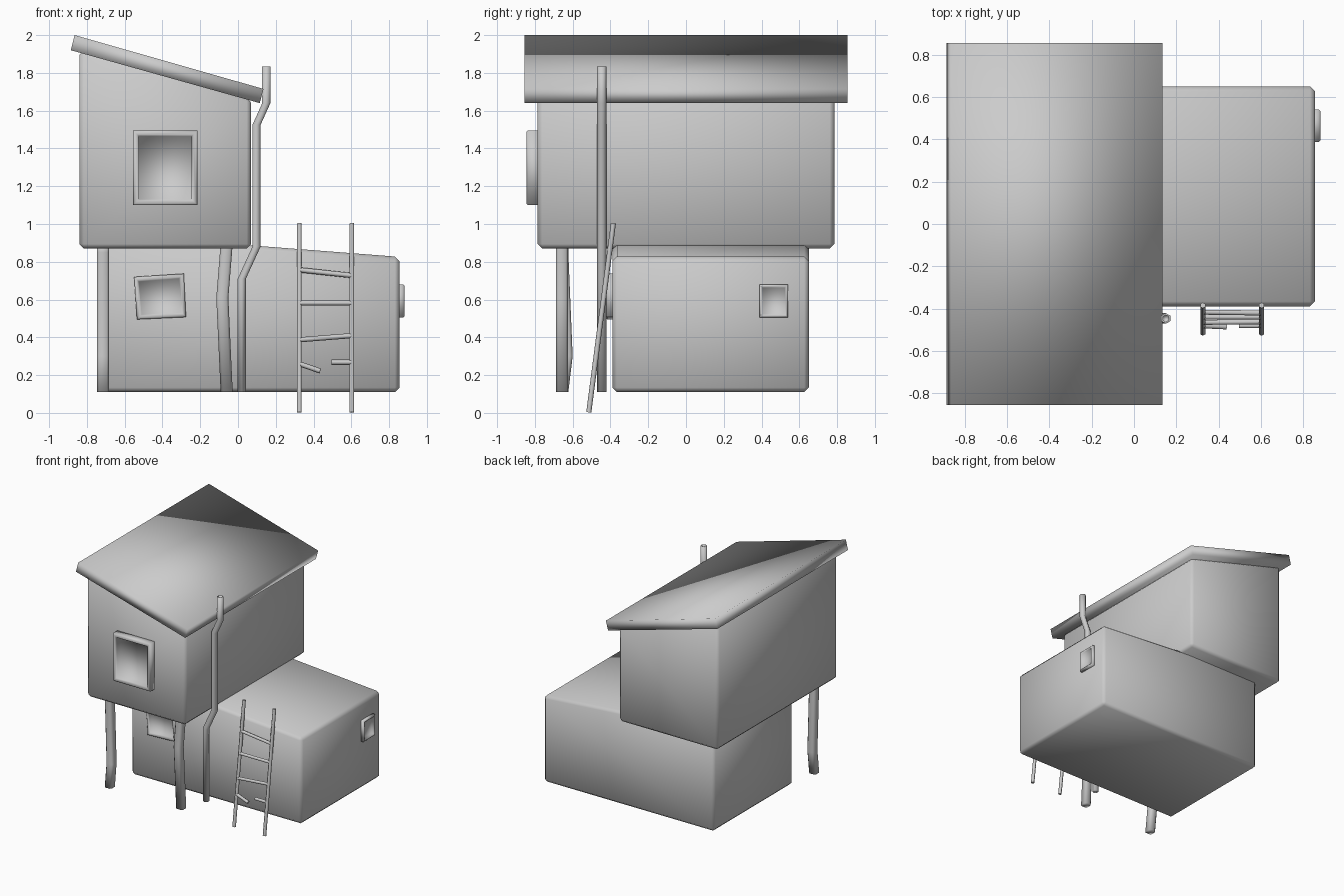
import bpy, bmesh, math
from mathutils import Vector

if "Cube" in bpy.data.objects:
    bpy.data.objects.remove(bpy.data.objects["Cube"])


def finish(bm, name, bevel=0.0):
    bmesh.ops.recalc_face_normals(bm, faces=bm.faces)
    if bevel:
        bmesh.ops.bevel(bm, geom=bm.edges[:], offset=bevel, segments=1,
                        affect='EDGES', profile=0.5)
    for f in bm.faces:
        f.smooth = True
    me = bpy.data.meshes.new(name)
    bm.to_mesh(me)
    bm.free()
    ob = bpy.data.objects.new(name, me)
    bpy.context.collection.objects.link(ob)
    return ob


def prism(name, profile, y0, y1, bevel=0.0):
    """Extrude an x/z profile along y."""
    bm = bmesh.new()
    face = bm.faces.new([bm.verts.new((x, y0, z)) for x, z in profile])
    ext = bmesh.ops.extrude_face_region(bm, geom=[face])
    verts = [v for v in ext['geom'] if isinstance(v, bmesh.types.BMVert)]
    bmesh.ops.translate(bm, verts=verts, vec=(0, y1 - y0, 0))
    return finish(bm, name, bevel)


def window(name, corners, place, depth, rim, recess):
    """Framed recess; corners are (u, v), place maps (u, v, outward) to xyz."""
    c = Vector((sum(p[0] for p in corners) / 4, sum(p[1] for p in corners) / 4))
    size = max(abs(p[0] - c.x) for p in corners)
    # loops from wall to chamfered rim to recessed pane
    loops = [(0, -0.02), (0, depth - 0.008), (0.008, depth),
             (rim - 0.008, depth), (rim, depth - 0.008), (rim + 0.006, depth - recess)]
    bm = bmesh.new()
    rings = []
    for inset, out in loops:
        ring = []
        for u, v in corners:
            du = math.copysign(inset, u - c.x)
            dv = math.copysign(inset, v - c.y)
            ring.append(bm.verts.new(place(u - du, v - dv, out)))
        rings.append(ring)
    for a, b in zip(rings, rings[1:]):
        for i in range(4):
            j = (i + 1) % 4
            bm.faces.new((a[i], a[j], b[j], b[i]))
    bm.faces.new(rings[0][::-1])
    bm.faces.new(rings[-1])
    return finish(bm, name)


def column(name, path, section, hollow=0.0):
    """Upright bar: a horizontal section stacked along a path."""
    bm = bmesh.new()
    rings = [[bm.verts.new((x + sx, y + sy, z)) for sx, sy in section] for x, y, z in path]
    if hollow:
        for z in (path[-1][2], path[-1][2] - hollow):
            x, y, _ = path[-1]
            rings.append([bm.verts.new((x + sx * 0.65, y + sy * 0.65, z)) for sx, sy in section])
    n = len(section)
    for a, b in zip(rings, rings[1:]):
        for i in range(n):
            j = (i + 1) % n
            bm.faces.new((a[i], a[j], b[j], b[i]))
    bm.faces.new(rings[0][::-1])
    bm.faces.new(rings[-1])
    return finish(bm, name)


def rod(name, a, b, r):
    a, b = Vector(a), Vector(b)
    bpy.ops.mesh.primitive_cylinder_add(vertices=6, radius=r, depth=(b - a).length,
                                        location=(a + b) / 2)
    ob = bpy.context.object
    ob.name = name
    ob.rotation_euler = (b - a).to_track_quat('Z', 'Y').to_euler()
    bpy.ops.object.shade_smooth_by_angle(angle=math.radians(65))
    return ob


# House bodies and lean-to roof
prism("lower_room", [(-0.71, 0.11), (0.855, 0.11), (0.855, 0.826), (-0.71, 0.947)],
      -0.39, 0.65, 0.024)
prism("upper_room", [(-0.84, 0.87), (0.07, 0.87), (0.07, 1.665), (-0.84, 1.92)],
      -0.785, 0.785, 0.024)
prism("roof", [(-0.885, 1.92), (0.115, 1.64), (0.135, 1.715), (-0.865, 2.0)],
      -0.855, 0.855)

# Windows
window("upper_window", [(-0.555, 1.10), (-0.215, 1.10), (-0.215, 1.495), (-0.555, 1.495)],
       lambda u, v, o: (u, -0.785 - o, v), 0.06, 0.03, 0.054)
window("lower_window", [(-0.535, 0.495), (-0.275, 0.507), (-0.287, 0.737), (-0.55, 0.72)],
       lambda u, v, o: (u, -0.39 - o, v), 0.035, 0.025, 0.03)
window("side_window", [(0.388, 0.505), (0.54, 0.505), (0.54, 0.68), (0.388, 0.68)],
       lambda u, v, o: (0.855 + o, u, v), 0.027, 0.018, 0.023)

# Crooked posts under the upper room
h, k = 0.032, 0.02
post_section = [(h, -k), (h, k), (k, h), (-k, h), (-h, k), (-h, -k), (-k, -h), (k, -h)]
column("left_post", [(-0.715, -0.655, 0.11), (-0.715, -0.632, 0.30),
                     (-0.715, -0.655, 0.85), (-0.715, -0.655, 0.90)], post_section)
column("right_post", [(-0.06, -0.657, 0.11), (-0.083, -0.657, 0.61),
                      (-0.062, -0.657, 0.87), (-0.062, -0.657, 0.90)], post_section)

# Bent stove pipe
hexagon = [(0.025 * math.sin(i * math.pi / 3), -0.025 * math.cos(i * math.pi / 3))
           for i in range(6)]
column("pipe", [(0.02, -0.446, 0.11), (0.02, -0.446, 0.71), (0.098, -0.446, 0.88),
                (0.098, -0.446, 1.525), (0.15, -0.446, 1.64), (0.15, -0.446, 1.835)],
       hexagon, hollow=0.04)

# Leaning ladder with two broken rungs
def on_ladder(x, z):
    return (x, -0.515 + 0.13 * z, z)

for side, x in (("left", 0.325), ("right", 0.603)):
    rod(side + "_ladder_rail", on_ladder(x, 0.003), on_ladder(x, 1.003), 0.0135)
rungs = [(0.325, 0.757, 0.603, 0.727), (0.325, 0.582, 0.603, 0.582),
         (0.325, 0.387, 0.603, 0.409), (0.325, 0.26, 0.435, 0.222),
         (0.495, 0.268, 0.603, 0.268)]
for i, (x0, z0, x1, z1) in enumerate(rungs):
    rod("ladder_rung_%d" % (i + 1), on_ladder(x0, z0), on_ladder(x1, z1), 0.0135)
